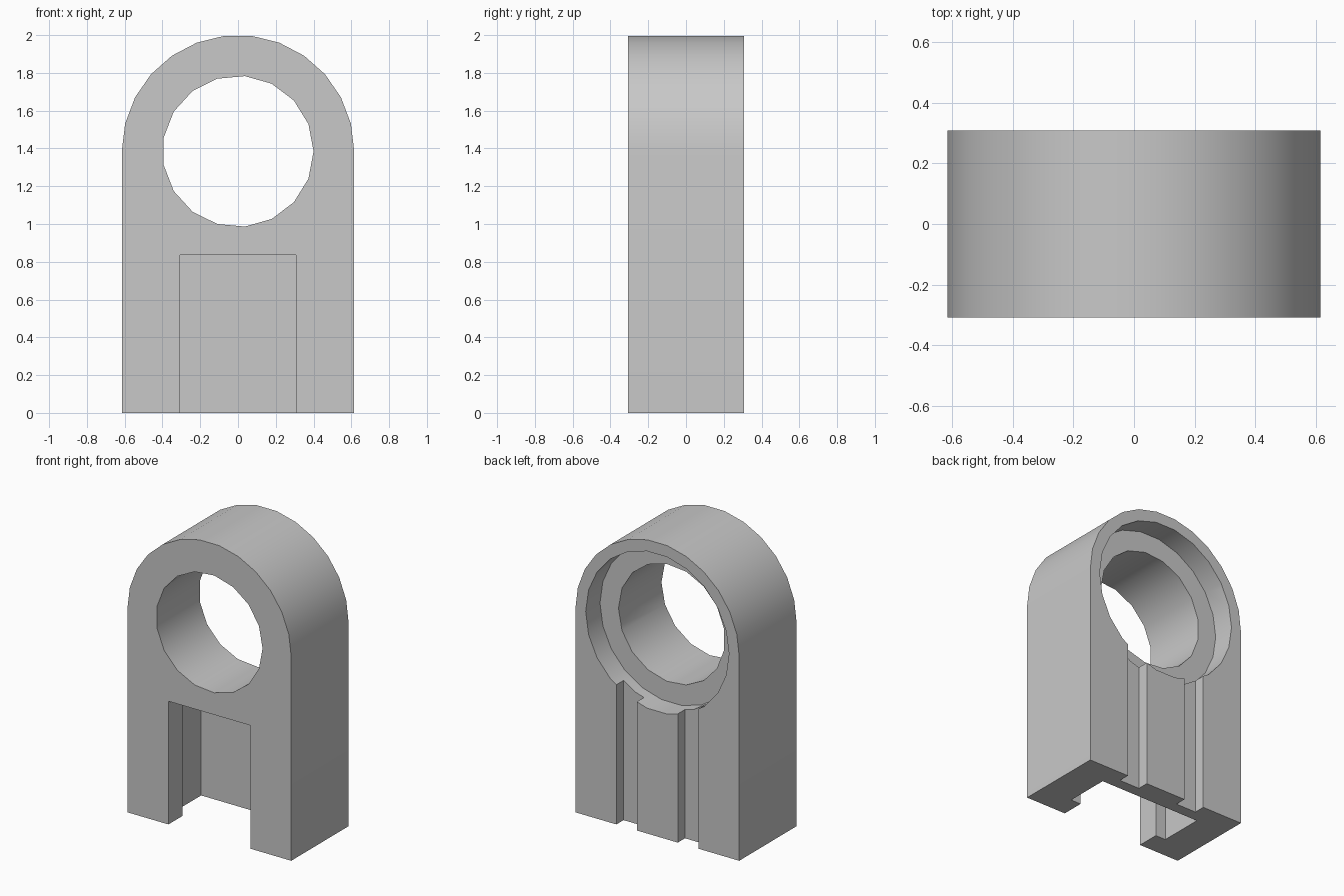
import bpy, bmesh, math

UNIT = 2 / 26          # one module: the part is 16 x 8 x 26 modules
CENTRE_Z = 18 * UNIT   # axis of the round opening

cube = bpy.data.objects.get("Cube")
if cube:
    bpy.data.objects.remove(cube)

grey = bpy.data.materials.new("plain grey")
grey.use_nodes = True
colour = (0.58, 0.58, 0.58, 1)
grey.diffuse_color = colour
grey.node_tree.nodes["Principled BSDF"].inputs["Base Color"].default_value = colour


def arc(radius, steps, sweep):
    """Points on an arc around the round opening's axis, starting at +x."""
    count = steps if sweep >= 2 * math.pi else steps + 1
    return [(radius * math.cos(sweep * i / steps),
             CENTRE_Z + radius * math.sin(sweep * i / steps)) for i in range(count)]


def rect(x0, x1, z0, z1):
    return [(x0, z0), (x1, z0), (x1, z1), (x0, z1)]


def prism(name, outline, y0, y1):
    """Extrude an x-z outline from y0 to y1."""
    bm = bmesh.new()
    face = bm.faces.new([bm.verts.new((x, y0, z)) for x, z in outline])
    grown = bmesh.ops.extrude_face_region(bm, geom=[face])["geom"]
    moved = [v for v in grown if isinstance(v, bmesh.types.BMVert)]
    bmesh.ops.translate(bm, verts=moved, vec=(0, y1 - y0, 0))
    bmesh.ops.recalc_face_normals(bm, faces=bm.faces)
    mesh = bpy.data.meshes.new(name)
    bm.to_mesh(mesh)
    bm.free()
    mesh.materials.append(grey)
    obj = bpy.data.objects.new(name, mesh)
    bpy.context.collection.objects.link(obj)
    return obj


# Upright block with a rounded top
half = 8 * UNIT
front, back = -4 * UNIT, 4 * UNIT
body = prism("housing", [(-half, 0), (half, 0)] + arc(half, 13, math.pi), front, back)

# Through hole and the wider shallow seat at the back
over = 0.1
full = 2 * math.pi
cutters = [
    prism("hole_cutter", arc(5.2 * UNIT, 17, full), front - over, back + over),
    prism("seat_cutter", arc(7 * UNIT, 22, full), 2 * UNIT, back + over),
]

# T-shaped pocket: narrow mouth at the front, wider chamber behind
top = 10.88 * UNIT
mouth, chamber = 4 * UNIT, 5 * UNIT
cutters += [
    prism("mouth_cutter", rect(-mouth, mouth, -over, top), front - over, 0),
    prism("chamber_cutter", rect(-chamber, chamber, -over, top), -2 * UNIT, 2 * UNIT),
]

# Two shallow grooves running up the back into the seat
for side, label in ((1, "left"), (-1, "right")):
    xs = sorted((side * 2 * UNIT, side * 4 * UNIT))
    cutters.append(prism(label + "_groove_cutter", rect(*xs, -over, 13 * UNIT),
                         3 * UNIT, back + over))

# Cut everything out of the block
bpy.ops.object.select_all(action="DESELECT")
body.select_set(True)
bpy.context.view_layer.objects.active = body
for cutter in cutters:
    cutter.hide_render = True
    mod = body.modifiers.new(cutter.name, "BOOLEAN")
    mod.operation = "DIFFERENCE"
    mod.solver = "EXACT"
    mod.object = cutter
    bpy.ops.object.modifier_apply(modifier=mod.name)
    bpy.data.objects.remove(cutter)

# Smooth the curved walls, keep the rims sharp
bpy.ops.object.shade_smooth_by_angle(angle=math.radians(30))
